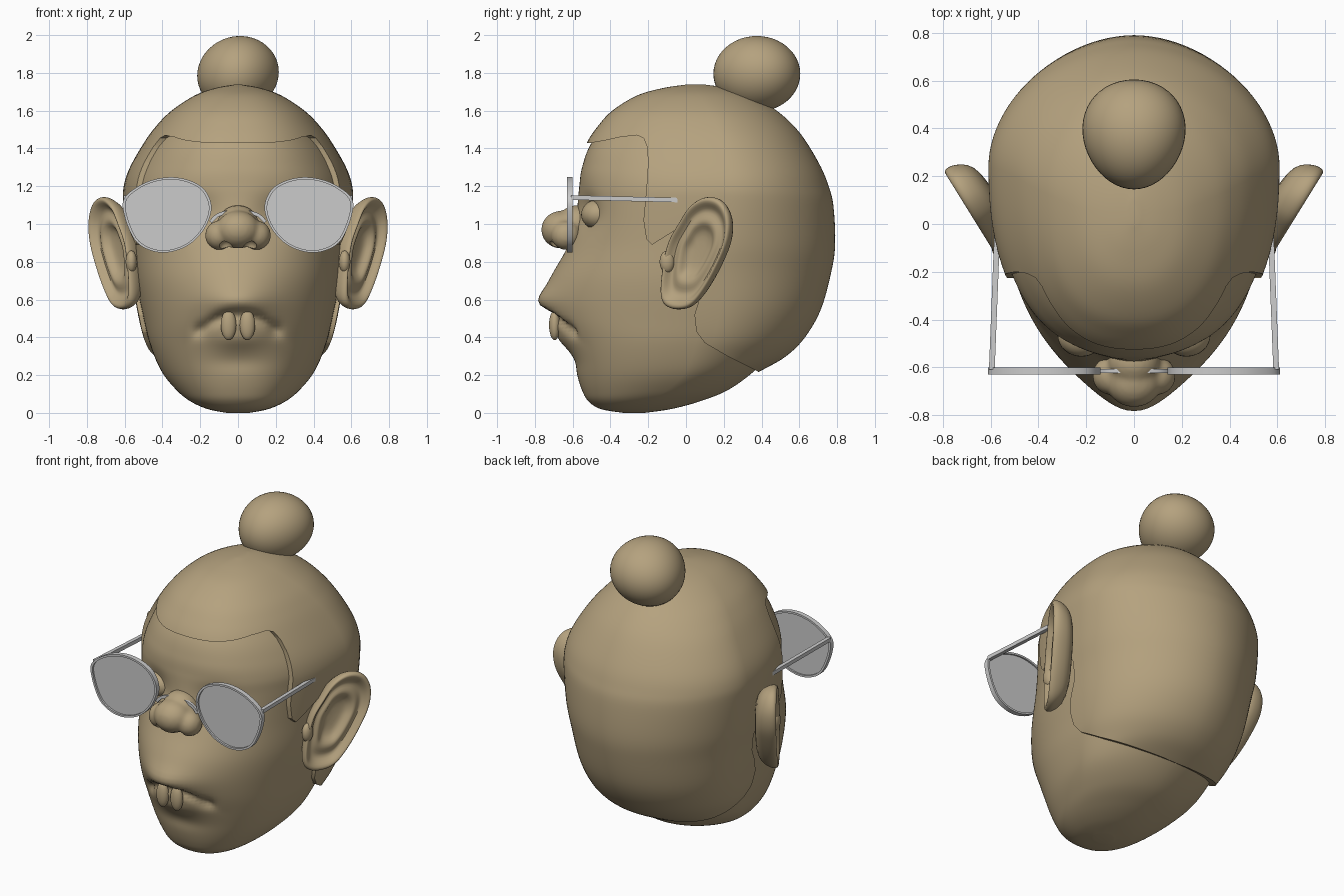
import bpy, bmesh
from math import sin, cos, pi, exp, copysign
from mathutils import Vector

if "Cube" in bpy.data.objects:
    bpy.data.objects.remove(bpy.data.objects["Cube"])

skin = bpy.data.materials.new("tan")
skin.diffuse_color = (0.46, 0.36, 0.21, 1)
skin.use_nodes = True
skin.node_tree.nodes["Principled BSDF"].inputs["Base Color"].default_value = skin.diffuse_color


def finish(name, bm, mat=skin, angle=0.7):
    bmesh.ops.recalc_face_normals(bm, faces=bm.faces)
    me = bpy.data.meshes.new(name)
    bm.to_mesh(me)
    bm.free()
    ob = bpy.data.objects.new(name, me)
    bpy.context.collection.objects.link(ob)
    if mat:
        me.materials.append(mat)
    smooth(ob, angle)
    return ob


def smooth(ob, angle=0.7):
    bpy.ops.object.select_all(action='DESELECT')
    ob.select_set(True)
    bpy.context.view_layer.objects.active = ob
    bpy.ops.object.shade_smooth_by_angle(angle=angle)


def apply_all(ob):
    bpy.context.view_layer.objects.active = ob
    for m in list(ob.modifiers):
        bpy.ops.object.modifier_apply(modifier=m.name)


def spline(pts, n, closed=False):
    """Catmull-Rom through points of any dimension."""
    out, c = [], len(pts)
    get = (lambda i: pts[i % c]) if closed else (lambda i: pts[min(max(i, 0), c - 1)])
    for i in range(c if closed else c - 1):
        a, b, d, e = get(i - 1), get(i), get(i + 1), get(i + 2)
        for k in range(n):
            t = k / n
            out.append([0.5 * (2*q + (r - p)*t + (2*p - 5*q + 4*r - s)*t*t + (3*q - p - 3*r + s)*t**3)
                        for p, q, r, s in zip(a, b, d, e)])
    return out if closed else out + [list(pts[-1])]


def bridge(bm, rings, cap=True):
    vs = [[bm.verts.new(p) for p in r] for r in rings]
    n = len(vs[0])
    for a, b in zip(vs, vs[1:]):
        for i in range(n):
            bm.faces.new((a[i], a[(i + 1) % n], b[(i + 1) % n], b[i]))
    if cap:
        bm.faces.new(vs[0])
        bm.faces.new(vs[-1])


def loft(keys, n, seg, sculpt=None):
    """Egg-shaped sections: z, front y, back y, half width, y of widest point."""
    bm, rings = bmesh.new(), []
    for z, yf, yb, w, yc in spline(keys, n):
        ring = []
        for i in range(seg):
            t = 2 * pi * i / seg
            c, s = cos(t), sin(t)
            e = 2 / (1.9 if s > 0 else 2.3)
            x = w * copysign(abs(c) ** e, c)
            y = yc + (yb - yc if s > 0 else yc - yf) * copysign(abs(s) ** e, s)
            if sculpt and s < 0:
                y -= sculpt(x, z)
            ring.append((x, y, z))
        rings.append(ring)
    bridge(bm, rings)
    return bm


def ball(bm, c, r, seg=32):
    vs = bmesh.ops.create_uvsphere(bm, u_segments=seg, v_segments=seg // 2, radius=1)['verts']
    for v in vs:
        v.co = Vector([c[k] + r[k] * v.co[k] for k in range(3)])


# head with sculpted muzzle, lips, chin and eye sockets
def face(x, z):
    def g(cx, cz, sx, sz, a):
        return a * exp(-((abs(x) - cx) / sx) ** 2 - ((z - cz) / sz) ** 2)
    mouth = 0.52 - 2.0 * x * x
    return (g(0, 0.62, 0.28, 0.22, 0.095) + g(0, 0.59, 0.16, 0.07, 0.045)
            + g(0, 0.39, 0.14, 0.05, 0.025) - g(0, 0.27, 0.16, 0.05, 0.012)
            - g(0.2, 0.44, 0.04, 0.04, 0.025) - g(0.22, 1.05, 0.12, 0.1, 0.05)
            - 0.05 * exp(-((z - mouth) / 0.03) ** 2 - (x / 0.19) ** 4))


finish("head", loft([
    (0.0, -.33, -.22, .06, -.28), (.02, -.45, -.08, .16, -.26), (.06, -.515, .07, .25, -.2),
    (.12, -.55, .22, .325, -.1), (.22, -.58, .36, .405, 0), (.36, -.61, .50, .465, .05),
    (.5, -.64, .62, .50, .1), (.7, -.64, .70, .54, .15), (.9, -.60, .74, .56, .2),
    (1.1, -.575, .74, .575, .22), (1.2, -.565, .72, .575, .22), (1.3, -.55, .69, .54, .21),
    (1.43, -.50, .61, .465, .18), (1.6, -.37, .44, .32, .1), (1.68, -.2, .3, .18, .06),
    (1.71, -.05, .15, .05, .05)], 8, 160, face), angle=1.2)

# hair cap: fuller loft, trimmed by a side-view hairline
hair = finish("hair", loft([
    (.19, -.4, .33, .33, .1), (.23, -.5, .41, .415, .1), (.3, -.6, .53, .455, .12),
    (.4, -.63, .63, .50, .15), (.55, -.65, .715, .535, .18), (.75, -.65, .77, .565, .2),
    (.9, -.62, .79, .59, .22), (1.1, -.6, .78, .607, .24), (1.2, -.59, .755, .605, .24),
    (1.3, -.575, .715, .572, .23), (1.43, -.525, .64, .498, .2), (1.52, -.465, .57, .432, .16),
    (1.6, -.39, .48, .352, .12), (1.68, -.26, .35, .23, .07), (1.72, -.12, .22, .12, .05),
    (1.738, 0, .1, .02, .05)], 5, 96))
line = [(-.9, 1.42), (-.5, 1.43), (-.43, 1.442), (-.35, 1.46), (-.26, 1.47), (-.225, 1.455), (-.207, 1.41),
        (-.2, 1.33), (-.21, 1.18), (-.225, 1.02), (-.21, .92), (-.18, .89), (-.1, .94), (-.02, .99), (.06, .95),
        (.13, .8), (.12, .69), (.07, .6), (.045, .52), (.055, .43), (.1, .37), (.22, .3), (.38, .22),
        (.45, .1), (1, .1), (1, 2), (-.9, 2)]
bm = bmesh.new()
bridge(bm, [[(x, y, z) for y, z in line] for x in (-1, 1)])
cutter = finish("hairline_cutter", bm, None)
m = hair.modifiers.new("trim", 'BOOLEAN')
m.operation, m.solver, m.object = 'INTERSECT', 'EXACT', cutter
apply_all(hair)
bpy.data.objects.remove(cutter)
smooth(hair, 0.6)

# bun
bm = bmesh.new()
ball(bm, (0, 0, 0), (1, 1, 1), 48)
for v in bm.verts:
    x, y, z = v.co
    x *= 1 + 0.1 * y
    v.co = (0.215 * x, 0.375 + 0.23 * y, 1.795 + 0.2 * z + 0.01 * x)
finish("bun", bm)

# nose: fused balls with nostril pits
bm = bmesh.new()
ball(bm, (0, -.662, .97), (.115, .105, .1))
ball(bm, (0, -.58, 1.0), (.11, .1, .1))
for s in (-1, 1):
    ball(bm, (s * .1, -.635, .94), (.075, .08, .078))
nose = finish("nose", bm)
bm = bmesh.new()
for s in (-1, 1):
    ball(bm, (s * .065, -.695, .875), (.036, .04, .04), 20)
pits = finish("nostril_cutter", bm, None)
m = nose.modifiers.new("fuse", 'REMESH')
m.mode, m.voxel_size = 'VOXEL', 0.012
m = nose.modifiers.new("soften", 'SMOOTH')
m.iterations = 8
m = nose.modifiers.new("pits", 'BOOLEAN')
m.object, m.solver = pits, 'EXACT'
apply_all(nose)
bpy.data.objects.remove(pits)
smooth(nose)

ear_line = spline([(-.13, .62), (-.12, .76), (-.09, .9), (-.03, 1.01), (.03, 1.1), (.11, 1.145),
                   (.19, 1.125), (.235, 1.04), (.23, .92), (.18, .79), (.11, .66), (.04, .57),
                   (-.03, .545), (-.1, .56)], 4, True)
ear_rings = [(.25, -.11), (.6, -.105), (.85, -.08), (.97, -.03), (1, 0), (.97, .022), (.91, .025), (.83, .005),
             (.74, -.02), (.64, -.01), (.54, 0), (.45, -.015), (.36, -.04), (.15, -.045)]
for s, side in ((-1, "left"), (1, "right")):
    # ear: dished rings on a plate angled out and back
    bm, rings = bmesh.new(), []
    for k, off in ear_rings:
        ring = []
        for y, z in ear_line:
            y, z = .05 + k * (y - .05), .86 + k * (z - .86)
            ring.append((s * (.57 + .62 * (y + .1) + .85 * off), y - .53 * off, z))
        rings.append(ring)
    bridge(bm, rings)
    ear = finish(side + "_ear", bm, angle=1.5)
    ear.modifiers.new("round", 'SUBSURF').levels = 1
    bm = bmesh.new()
    ball(bm, (s * .565, -.1, .8), (.03, .04, .06), 20)
    finish(side + "_ear_tragus", bm)
    # eye and tooth
    bm = bmesh.new()
    ball(bm, (s * .22, -.465, 1.05), (.1, .09, .08))
    finish(side + "_eye", bm)
    bm = bmesh.new()
    ball(bm, (s * .05, -.695, .465), (.041, .03, .08), 24)
    finish(side + "_tooth", bm)

# glasses
lens_line = spline([(.60, 1.14), (.603, 1.05), (.55, .92), (.47, .862), (.37, .85), (.26, .89),
                    (.175, .98), (.14, 1.09), (.18, 1.185), (.27, 1.235), (.38, 1.247), (.5, 1.215)], 5, True)


def outline(s, k, y):
    return [(s * (.37 + k * (x - .37)), y, 1.05 + k * (z - 1.05)) for x, z in lens_line]


def bar(bm, path, h=0.009):
    """Square-section bar along a path."""
    rings = []
    for i, p in enumerate(path):
        d = (Vector(path[min(i + 1, len(path) - 1)]) - Vector(path[max(i - 1, 0)])).normalized()
        u = d.cross((0, 0, 1) if abs(d.y) > .5 else (0, 1, 0)).normalized()
        w = d.cross(u)
        rings.append([Vector(p) + h * (a * u + b * w) for a, b in ((-1, -1), (1, -1), (1, 1), (-1, 1))])
    bridge(bm, rings)


for s, side in ((-1, "left"), (1, "right")):
    bm = bmesh.new()
    bridge(bm, [outline(s, k, y) for k, y in
                ((1, -.63), (1, -.6), (.94, -.6), (.94, -.63), (1, -.63))], False)
    bmesh.ops.remove_doubles(bm, verts=bm.verts, dist=1e-5)
    finish(side + "_frame", bm, None)
    bm = bmesh.new()
    bridge(bm, [outline(s, .95, y) for y in (-.618, -.61)])
    finish(side + "_lens", bm, None)
    bm = bmesh.new()
    bar(bm, [(s * .595, -.61, 1.14), (s * .57, .03, 1.125)], 0.012)
    finish(side + "_temple", bm, None)
bm = bmesh.new()
bar(bm, [(x, -.615, z) for x, z in spline([(-.145, 1.01), (-.1, 1.05), (0, 1.07), (.1, 1.05), (.145, 1.01)], 5)])
finish("bridge", bm, None)
